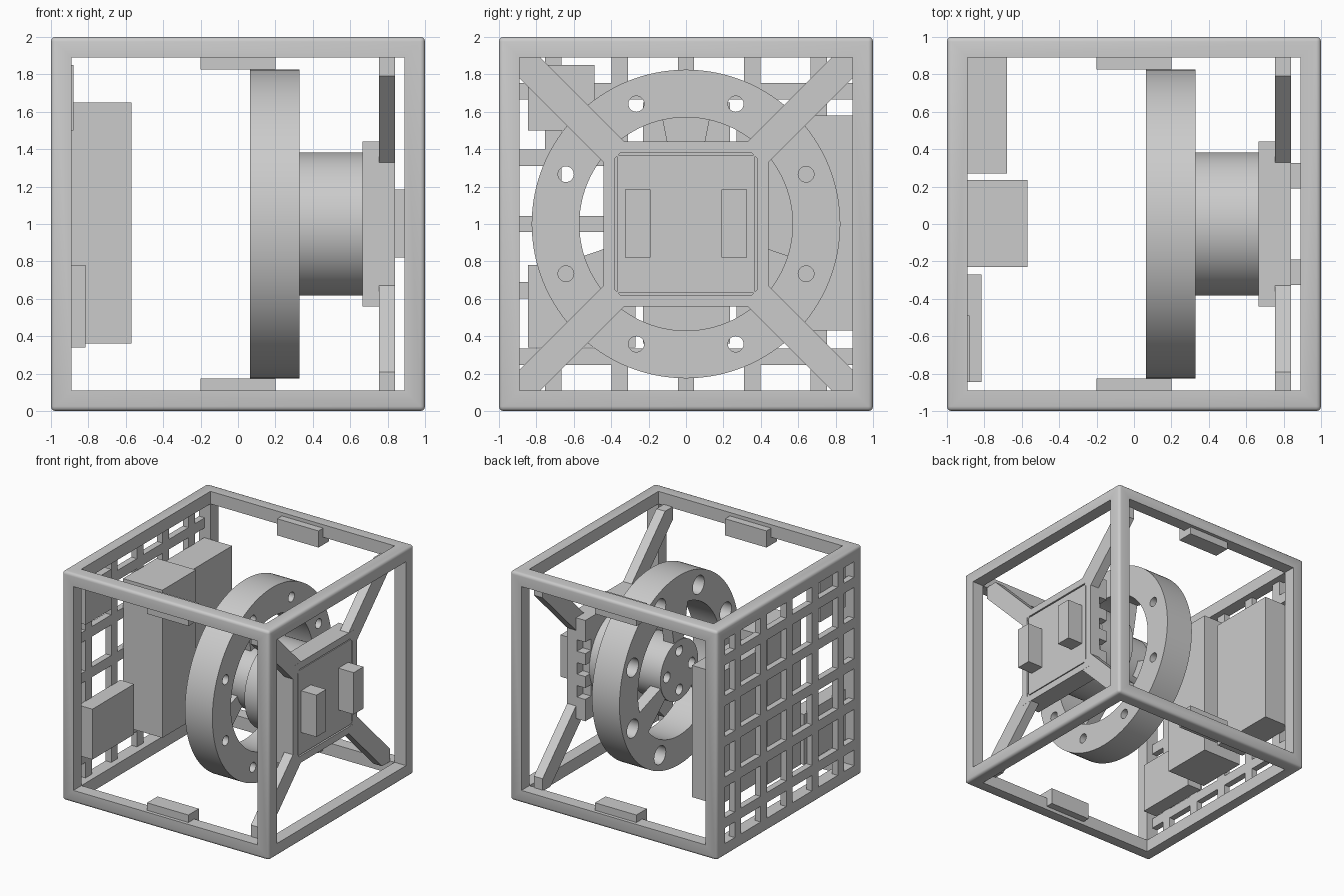
import bpy, bmesh
from math import pi, sin, cos, radians
from mathutils import Matrix, Vector

if "Cube" in bpy.data.objects:
    bpy.data.objects.remove(bpy.data.objects["Cube"])

GREY = (0.6, 0.6, 0.6, 1)
mat = bpy.data.materials.new("plain grey")
mat.use_nodes = True
mat.diffuse_color = GREY
mat.node_tree.nodes["Principled BSDF"].inputs["Base Color"].default_value = GREY
MID = 1.0  # height of the wheel axis


def finish(bm, name):
    bmesh.ops.recalc_face_normals(bm, faces=bm.faces)
    mesh = bpy.data.meshes.new(name)
    bm.to_mesh(mesh)
    bm.free()
    mesh.materials.append(mat)
    ob = bpy.data.objects.new(name, mesh)
    bpy.context.collection.objects.link(ob)
    return ob


def box(name, x, y, z, bevel=0):
    """Box from (min, max) ranges."""
    bm = bmesh.new()
    bmesh.ops.create_cube(bm, size=1)
    for v in bm.verts:
        v.co = Vector(r[0] if c < 0 else r[1] for c, r in zip(v.co, (x, y, z)))
    if bevel:
        bmesh.ops.bevel(bm, geom=bm.edges[:], offset=bevel, segments=3,
                        profile=0.5, affect='EDGES')
    return finish(bm, name)


def disc(name, x0, x1, r, y=0, z=MID, n=96):
    """Cylinder along x."""
    bm = bmesh.new()
    move = Matrix.Translation(((x0 + x1) / 2, y, z)) @ Matrix.Rotation(pi / 2, 4, 'Y')
    bmesh.ops.create_cone(bm, cap_ends=True, segments=n, radius1=r, radius2=r,
                          depth=x1 - x0, matrix=move)
    return finish(bm, name)


def slab(name, x0, x1, outline):
    """Outline in y and z, given thickness along x."""
    bm = bmesh.new()
    face = bm.faces.new([bm.verts.new((x0, y, MID + z)) for y, z in outline])
    ext = bmesh.ops.extrude_face_region(bm, geom=[face])
    moved = [g for g in ext["geom"] if isinstance(g, bmesh.types.BMVert)]
    bmesh.ops.translate(bm, verts=moved, vec=(x1 - x0, 0, 0))
    return finish(bm, name)


def cut(ob, cutters):
    for c in cutters:
        m = ob.modifiers.new("cut", 'BOOLEAN')
        m.operation, m.solver, m.object = 'DIFFERENCE', 'EXACT', c
    deps = bpy.context.evaluated_depsgraph_get()
    mesh = bpy.data.meshes.new_from_object(ob.evaluated_get(deps))
    ob.modifiers.clear()
    ob.data = mesh
    for c in cutters:
        bpy.data.objects.remove(c)
    return ob


def smooth(ob):
    bpy.ops.object.select_all(action='DESELECT')
    ob.select_set(True)
    bpy.context.view_layer.objects.active = ob
    bpy.ops.object.shade_smooth_by_angle(angle=radians(30))


def around(count, radius, start=0):
    for i in range(count):
        a = radians(start) + 2 * pi * i / count
        yield radius * cos(a), MID + radius * sin(a)


# Open cube frame with rounded outer edges
IN, LOW, HIGH = 0.89, 0.11, 1.89
inner, through, tall = (-IN, IN), (-2, 2), (LOW, HIGH)
frame = box("cube_frame", (-1, 1), (-1, 1), (0, 2), bevel=0.025)
cut(frame, [box("cutter", through, inner, tall), box("cutter", inner, through, tall),
            box("cutter", inner, inner, (-1, 3))])
smooth(frame)

# Stop blocks in the middle of the four long rails
for sy in (-1, 1):
    for sz in (-1, 1):
        box("rail_block", (-0.2, 0.2), sorted((sy * 0.825, sy * 0.97)),
            sorted((MID + sz * 0.825, MID + sz * 0.97)))

# Lattice wall
GX = (-1, -0.945)
holes = []
edges = [-0.9] + [s for i in range(-2, 3) for s in (i * 0.355 - 0.044, i * 0.355 + 0.044)] + [0.9]
spans = list(zip(edges[::2], edges[1::2]))
wall = box("lattice_wall", GX, (-0.9, 0.9), (0.1, 1.9))
bm = bmesh.new()
for a in spans:
    for b in spans:
        start = len(bm.verts)
        made = bmesh.ops.create_cube(bm, size=1)["verts"]
        for v in made:
            v.co = (v.co.x * 0.4 - 1, a[0] if v.co.y < 0 else a[1],
                    MID + (b[0] if v.co.z < 0 else b[1]))
cut(wall, [finish(bm, "cutter")])

# Electronics boxes on the lattice wall
BX = -0.95
box("battery_box", (BX, -0.57), (-0.23, 0.235), (0.36, 1.65))
box("controller_box", (BX, -0.68), (0.27, 0.89), (0.43, 1.58))
box("lower_board", (BX, -0.815), (-0.845, -0.27), (0.34, 0.78))
box("upper_board", (BX, -0.88), (-0.845, -0.49), (1.5, 1.85))

# Flywheel rim with counterbored bolt holes
RX = (0.065, 0.33)
rim = disc("flywheel_rim", *RX, 0.825, n=128)
cutters = [disc("cutter", -0.2, 0.6, 0.57)]
for y, z in around(8, 0.695, 22.5):
    cutters.append(disc("cutter", -0.2, 0.6, 0.042, y, z, 32))
    cutters.append(disc("cutter", -0.2, 0.2, 0.08, y, z, 32))
smooth(cut(rim, cutters))

# Three flared spokes
for k in range(3):
    a = radians(90 + 120 * k)
    outline = [(r * cos(a) - t * sin(a), r * sin(a) + t * cos(a))
               for r, t in ((0.2, -0.055), (0.58, -0.13), (0.58, 0.13), (0.2, 0.055))]
    slab("flywheel_spoke", 0.07, 0.17, outline)

# Hub and motor
hub = disc("flywheel_hub", RX[0], 0.34, 0.26)
smooth(cut(hub, [disc("cutter", 0, 0.2, 0.045, y, z, 32) for y, z in around(4, 0.17)]))
smooth(disc("motor_body", 0.33, 0.67, 0.383))

# Motor mount with a recessed board and slots in one side
H, R, B = 0.44, 0.38, 0.37
mount = box("motor_mount", (0.665, 0.84), (-H, H), (MID - H, MID + H))
cutters = [box("cutter", (0.82, 1), (-R, R), (MID - R, MID + R))]
for z in (0.8, 1.0, 1.2):
    cutters.append(box("cutter", (0.6, 0.745), (0.36, 0.6), (z - 0.05, z + 0.05)))
cut(mount, cutters)
box("mount_board", (0.81, 0.837), (-B, B), (MID - B, MID + B))
for side in (-1, 1):
    box("connector", (0.83, 0.985), sorted((side * 0.19, side * 0.325)), (0.82, 1.185))

# Diagonal struts from the mount to the frame corners
for sy in (-1, 1):
    for sz in (-1, 1):
        slab("diagonal_strut", 0.755, 0.839,
             [(sy * y, sz * z) for y, z in
              ((0.42, 0.31), (0.9, 0.79), (0.9, 0.9), (0.79, 0.9), (0.31, 0.42))])
